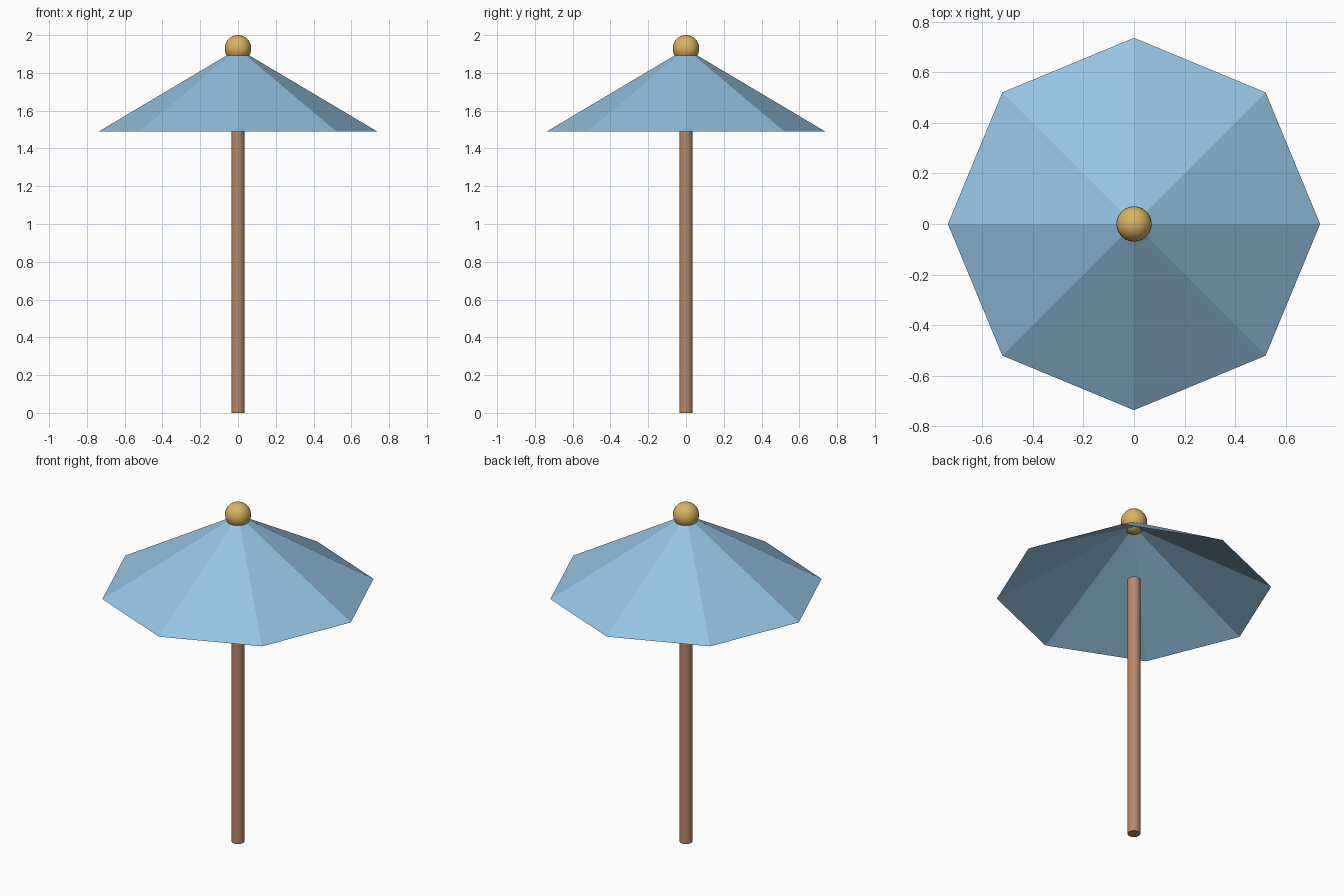
import bpy, bmesh, math

if "Cube" in bpy.data.objects:
    bpy.data.objects.remove(bpy.data.objects["Cube"])

SIDES = 8
RIM_R, RIM_Z = 0.737, 1.49


def material(name, rgb):
    m = bpy.data.materials.new(name)
    m.diffuse_color = (*rgb, 1.0)
    m.use_nodes = True
    m.node_tree.nodes["Principled BSDF"].inputs["Base Color"].default_value = m.diffuse_color
    return m


def finish(name, mat, smooth):
    ob = bpy.context.object
    ob.name = name
    ob.data.materials.append(mat)
    if smooth:
        bpy.ops.object.shade_smooth_by_angle(angle=math.radians(40))
    return ob


wood = material("warm_wood", (0.50, 0.245, 0.145))
cloth = material("sky_blue_cloth", (0.30, 0.55, 0.76))
gold = material("soft_gold", (0.70, 0.45, 0.115))

# Pole, ending a little above the canopy rim
POLE_TOP = 1.57
bpy.ops.mesh.primitive_cylinder_add(vertices=16, radius=0.035, depth=POLE_TOP,
                                    location=(0, 0, POLE_TOP / 2))
finish("pole", wood, True)

# Canopy: hollow eight-sided cone, outer cloth and lining meeting at the rim
bm = bmesh.new()
rim = [bm.verts.new((RIM_R * math.cos(a), RIM_R * math.sin(a), RIM_Z))
       for a in (i * math.tau / SIDES for i in range(SIDES))]
outer = bm.verts.new((0, 0, 1.928))
inner = bm.verts.new((0, 0, 1.896))
for i in range(SIDES):
    a, b = rim[i], rim[(i + 1) % SIDES]
    bm.faces.new((a, b, outer))
    bm.faces.new((b, a, inner))
mesh = bpy.data.meshes.new("canopy")
bm.to_mesh(mesh)
bm.free()
mesh.materials.append(cloth)
bpy.context.collection.objects.link(bpy.data.objects.new("canopy", mesh))

# Ball finial
bpy.ops.mesh.primitive_uv_sphere_add(segments=24, ring_count=16, radius=0.07,
                                     location=(0, 0, 1.93))
finish("finial", gold, True)
